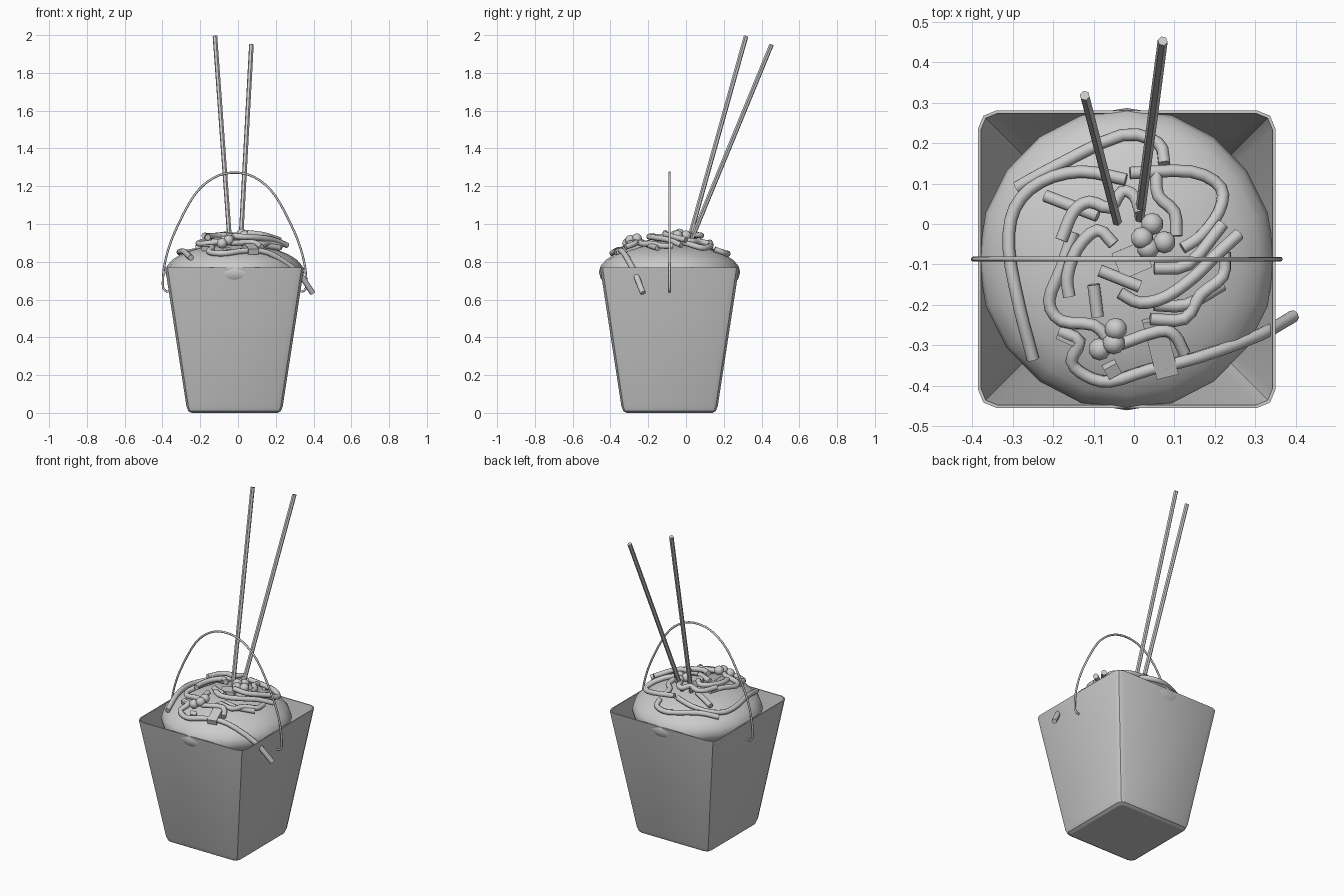
import bpy, bmesh, math
from mathutils import Vector

if "Cube" in bpy.data.objects:
    bpy.data.objects.remove(bpy.data.objects["Cube"])

CX, CY = -0.018, -0.087          # centre of the carton
DOME_R, DOME_H, DOME_Z = 0.374, 0.15, 0.745

mat = bpy.data.materials.new("plain grey")
mat.diffuse_color = (0.6, 0.6, 0.6, 1)
mat.use_nodes = True
mat.node_tree.nodes["Principled BSDF"].inputs["Base Color"].default_value = mat.diffuse_color


def make_object(name, bm, smooth=None):
    bmesh.ops.recalc_face_normals(bm, faces=bm.faces[:])
    me = bpy.data.meshes.new(name)
    bm.to_mesh(me)
    bm.free()
    ob = bpy.data.objects.new(name, me)
    bpy.context.collection.objects.link(ob)
    me.materials.append(mat)
    if smooth:
        bpy.ops.object.select_all(action='DESELECT')
        ob.select_set(True)
        bpy.context.view_layer.objects.active = ob
        bpy.ops.object.shade_smooth_by_angle(angle=math.radians(smooth))
    return ob


def surface_z(x, y):
    """Height of the filling, falling away outside its rim."""
    d = math.hypot(x - CX, y - CY) / DOME_R
    if d < 1:
        return DOME_Z + DOME_H * math.sqrt(1 - d * d)
    return DOME_Z - 2 * (d - 1) * DOME_R


def tube(name, points, radius, sides=8, samples=3):
    """Round tube swept along a smoothed path, with closed ends."""
    pts = [Vector(p) for p in points]
    ext = [2 * pts[0] - pts[1]] + pts + [2 * pts[-1] - pts[-2]]
    path = []
    for i in range(1, len(ext) - 2):
        a, b, c, d = ext[i - 1:i + 3]
        for k in range(samples):
            t = k / samples
            path.append(0.5 * (2 * b + (c - a) * t + (2 * a - 5 * b + 4 * c - d) * t * t
                               + (3 * b - a - 3 * c + d) * t ** 3))
    path.append(pts[-1])
    bm = bmesh.new()
    rings, n = [], None
    for i, p in enumerate(path):
        tan = (path[min(i + 1, len(path) - 1)] - path[max(i - 1, 0)]).normalized()
        n = tan.orthogonal() if n is None else n - tan * n.dot(tan)
        n.normalize()
        side = tan.cross(n)
        angles = [2 * math.pi * k / sides for k in range(sides)]
        rings.append([bm.verts.new(p + radius * (n * math.cos(a) + side * math.sin(a)))
                      for a in angles])
    for r0, r1 in zip(rings, rings[1:]):
        for k in range(sides):
            bm.faces.new((r0[k], r0[(k + 1) % sides], r1[(k + 1) % sides], r1[k]))
    bm.faces.new(rings[0])
    bm.faces.new(rings[-1])
    return make_object(name, bm, 50)


# Carton: rounded square rings, up the outside, over the rim, down the inside
def carton_ring(bm, half, corner, z):
    ring = []
    for q in range(4):
        for s in range(3):
            a = math.radians(90 * q + 45 * s)
            sx, sy = [(1, 1), (-1, 1), (-1, -1), (1, -1)][q]
            ring.append(bm.verts.new((CX + sx * (half - corner) + corner * math.cos(a),
                                      CY + sy * (half - corner) + corner * math.sin(a), z)))
    return ring


bm = bmesh.new()
profile = [(0.228, 0.025, 0.0), (0.245, 0.03, 0.01), (0.255, 0.035, 0.035),
           (0.368, 0.045, 0.77), (0.361, 0.041, 0.77), (0.248, 0.03, 0.04), (0.225, 0.02, 0.012)]
rings = [carton_ring(bm, *p) for p in profile]
for r0, r1 in zip(rings, rings[1:]):
    for k in range(12):
        bm.faces.new((r0[k], r0[(k + 1) % 12], r1[(k + 1) % 12], r1[k]))
bm.faces.new(rings[0])
bm.faces.new(rings[-1])
make_object("carton", bm, 25)

# Domed filling
bm = bmesh.new()
bmesh.ops.create_uvsphere(bm, u_segments=20, v_segments=14, radius=1)
for v in bm.verts:
    v.co = Vector((CX + v.co.x * 0.367, CY + v.co.y * DOME_R, DOME_Z + v.co.z * DOME_H))
make_object("filling", bm, 60)

# Wire handle, half its path mirrored, with hooked ends
half_wire = [(0.35, 0.642), (0.368, 0.648), (0.38, 0.68), (0.368, 0.8), (0.32, 0.95),
             (0.215, 1.15), (0.11, 1.245)]
wire = ([(CX - x, CY, z) for x, z in half_wire] + [(CX, CY, 1.272)]
        + [(CX + x, CY, z) for x, z in reversed(half_wire)])
tube("handle", wire, 0.006, 8, 4)

# Chopsticks
for i, (top, low) in enumerate([((-0.122, 0.318, 1.995), (-0.04, 0.0, 0.86)),
                                ((0.071, 0.453, 1.95), (0.012, 0.005, 0.86))]):
    tube("chopstick_%d" % (i + 1), [low, top], 0.0125, 6, 1)

# Noodles: lift above the filling, then the path seen from above
outer_noodles = [
    (0.012, [(-.29, .09), (-.19, .145), (-.03, .22), (.06, .2), (.075, .15)]),
    (0.014, [(-.25, -.335), (-.285, -.2), (-.31, -.06), (-.295, .04), (-.23, .105),
             (-.13, .13), (-.02, .11)]),
    (0.014, [(-.185, -.265), (-.135, -.29), (-.155, -.34), (-.12, -.375), (-.06, -.39),
             (.04, -.36), (.16, -.33), (.31, -.275), (.395, -.228)]),
    (0.03, [(-.15, -.02), (-.18, -.11), (-.21, -.19), (-.18, -.24), (-.1, -.25), (-.06, -.29)]),
    (0.035, [(-.01, .126), (.14, .13), (.215, .09), (.21, .03), (.165, -.03), (.12, -.06)]),
]
inner_noodles = [
    (0.02, [(-.22, .07), (-.09, .02)]),
    (0.06, [(-.18, -.04), (-.15, .03), (-.11, .055), (-.06, .04), (-.03, .08), (0, .07),
            (.015, .03)]),
    (0.03, [(.055, .13), (.06, .07), (.1, .03), (.105, -.03)]),
    (0.05, [(-.16, -.18), (-.165, -.13), (-.14, -.06), (-.09, -.015), (-.05, -.05)]),
    (0.045, [(-.035, -.17), (.015, -.195), (.08, -.18), (.15, -.13), (.2, -.08), (.26, -.025)]),
    (0.025, [(.04, -.235), (.125, -.235), (.165, -.175), (.22, -.13), (.225, -.07)]),
    (0.06, [(.05, -.11), (.135, -.1), (.22, 0)]),
    (0.03, [(-.085, -.115), (.015, -.155)]),
    (0.015, [(-.1, -.15), (-.09, -.23)]),
    (0.03, [(-.04, -.3), (.06, -.265), (.1, -.275), (.125, -.32)]),
    (0.015, [(.05, -.2), (.13, -.2), (.22, -.15)]),
]
for i, (lift, path) in enumerate(outer_noodles + inner_noodles):
    tube("noodle_%d" % (i + 1), [(x, y, surface_z(x, y) + lift) for x, y in path], 0.0155)

# Peas in two clusters
peas = [(.045, 0, .05), (.02, -.035, .055), (.075, -.045, .05), (.035, -.06, .045),
        (-.045, -.26, .045), (-.085, -.31, .035), (-.05, -.295, .045)]
for i, (x, y, lift) in enumerate(peas):
    bm = bmesh.new()
    bmesh.ops.create_icosphere(bm, subdivisions=2, radius=0.028)
    bmesh.ops.translate(bm, vec=(x, y, surface_z(x, y) + lift), verts=bm.verts)
    make_object("pea_%d" % (i + 1), bm, 50)

# Chopped pieces: position, size, turn
chunks = [(.065, -.305, (.055, .15, .03), .25), (-.005, -.09, (.08, .07, .04), .4),
          (-.055, -.36, (.035, .03, .03), .5), (-.165, -.28, (.05, .025, .025), -.4)]
for i, (x, y, size, turn) in enumerate(chunks):
    bm = bmesh.new()
    bmesh.ops.create_cube(bm, size=1)
    bmesh.ops.scale(bm, vec=size, verts=bm.verts)
    ob = make_object("vegetable_piece_%d" % (i + 1), bm)
    slope = (surface_z(x, y + 0.02) - surface_z(x, y - 0.02)) / 0.04
    ob.location = (x, y, surface_z(x, y) + 0.012)
    ob.rotation_euler = (math.atan(slope), 0, turn)
